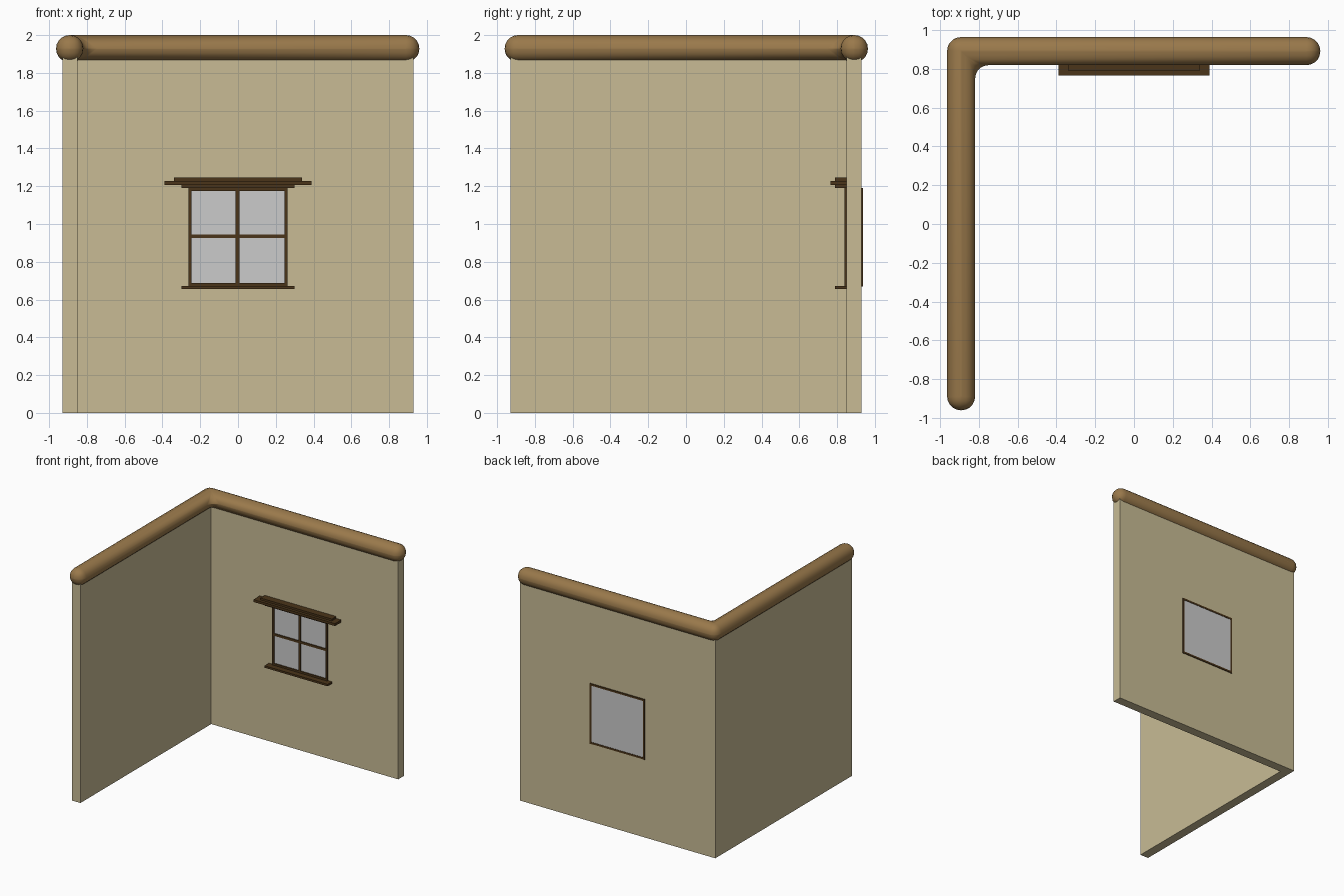
import bpy, bmesh, math

if "Cube" in bpy.data.objects:
    bpy.data.objects.remove(bpy.data.objects["Cube"])


def material(name, rgb):
    m = bpy.data.materials.new(name)
    m.diffuse_color = (*rgb, 1)
    m.use_nodes = True
    m.node_tree.nodes["Principled BSDF"].inputs["Base Color"].default_value = m.diffuse_color
    return m


PLASTER = material("plaster", (0.58, 0.50, 0.30))
LOG = material("log_wood", (0.32, 0.19, 0.07))
DARK = material("dark_wood", (0.07, 0.035, 0.01))


def add_object(name, bm, mat=None):
    me = bpy.data.meshes.new(name)
    bmesh.ops.recalc_face_normals(bm, faces=bm.faces)
    bm.to_mesh(me)
    bm.free()
    ob = bpy.data.objects.new(name, me)
    bpy.context.collection.objects.link(ob)
    if mat:
        me.materials.append(mat)
    return ob


def prism(name, outline, z0, z1, mat):
    bm = bmesh.new()
    face = bm.faces.new([bm.verts.new((x, y, z0)) for x, y in outline])
    ext = bmesh.ops.extrude_face_region(bm, geom=[face], use_keep_orig=True)
    for v in ext["geom"]:
        if isinstance(v, bmesh.types.BMVert):
            v.co.z = z1
    return add_object(name, bm, mat)


def box(name, x0, x1, y0, y1, z0, z1, mat=None):
    return prism(name, [(x0, y0), (x1, y0), (x1, y1), (x0, y1)], z0, z1, mat)


def corner(outer, inner, end):
    # L-shaped outline: one leg along the left, one along the back
    return [(-outer, -end), (-inner, -end), (-inner, inner),
            (end, inner), (end, outer), (-outer, outer)]


# Two walls meeting at the back left corner
walls = prism("walls", corner(0.93, 0.85, 0.93), 0, 1.92, PLASTER)

# Rounded rail capping both walls
rail = prism("top_rail", corner(0.963, 0.819, 0.96), 1.857, 2.0, LOG)
bev = rail.modifiers.new("round", 'BEVEL')
bev.width = 0.07
bev.segments = 5
bev.limit_method = 'NONE'
bev.use_clamp_overlap = False
bpy.context.view_layer.objects.active = rail
rail.select_set(True)
bpy.ops.object.shade_smooth_by_angle(angle=math.radians(40))

# Window glass passing through the back wall
box("window_glass", -0.25, 0.25, 0.847, 0.934, 0.68, 1.18)

# Window frame: jambs and rails through the wall
for side, x in (("left", -0.253), ("right", 0.253)):
    box(f"frame_{side}", x - 0.008, x + 0.008, 0.838, 0.937, 0.67, 1.19, DARK)
for side, z in (("bottom", 0.68), ("top", 1.182)):
    box(f"frame_{side}", -0.26, 0.26, 0.838, 0.937, z - 0.008, z + 0.008, DARK)

# Glazing bars on the inside face only
box("glazing_bar_vertical", -0.012, 0.008, 0.838, 0.86, 0.68, 1.182, DARK)
box("glazing_bar_horizontal", -0.255, 0.255, 0.84, 0.86, 0.925, 0.945, DARK)

# Sill below and stepped lintel above
for name, w, y, z0, z1 in (("sill", 0.30, 0.79, 0.655, 0.672),
                           ("lintel_lower", 0.30, 0.79, 1.19, 1.207),
                           ("lintel_middle", 0.388, 0.765, 1.207, 1.228),
                           ("lintel_upper", 0.34, 0.79, 1.228, 1.245)):
    box(name, -w, w, y, 0.86, z0, z1, DARK)
